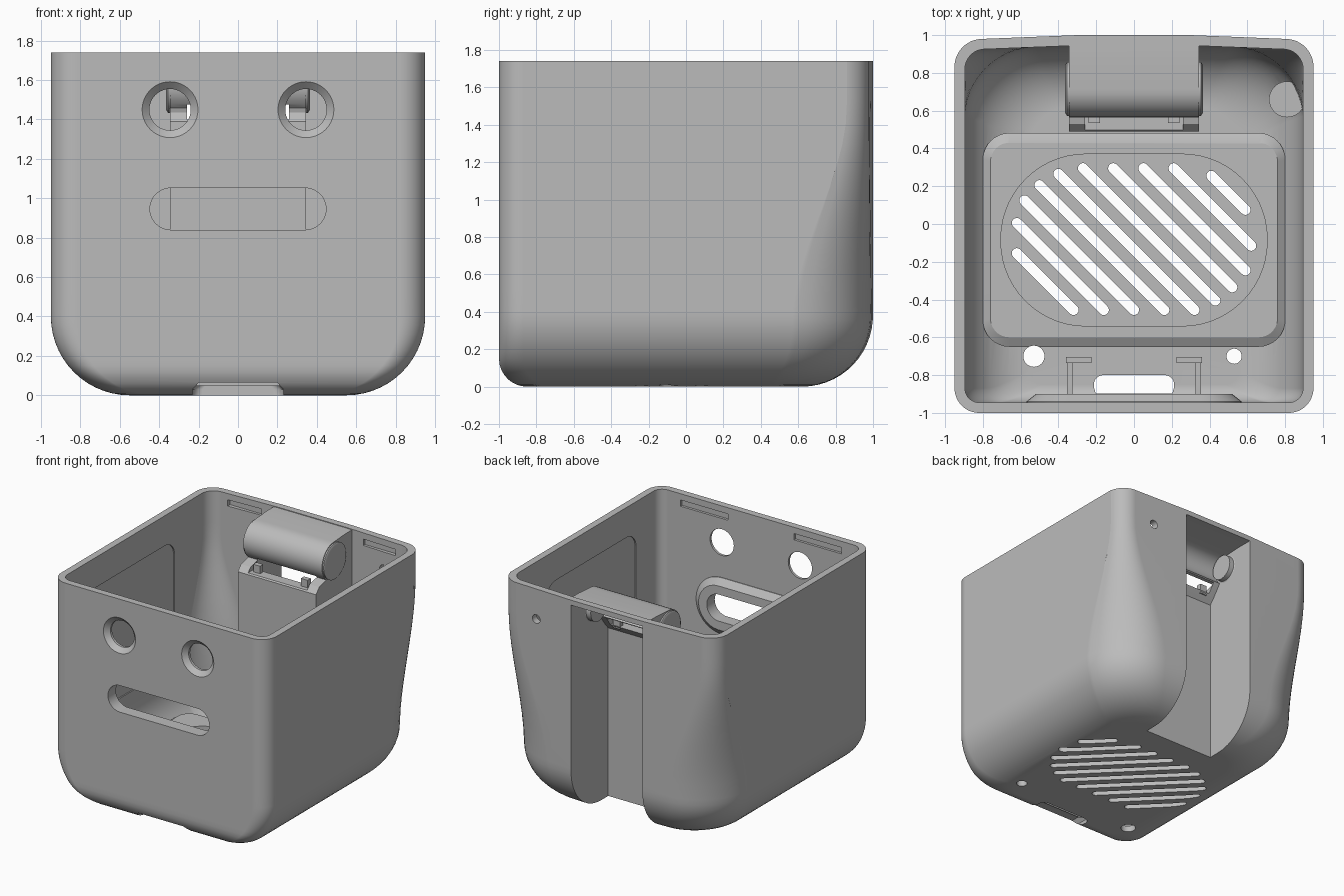
import bpy, bmesh
from math import sin, cos, pi, sqrt

if "Cube" in bpy.data.objects:
    bpy.data.objects.remove(bpy.data.objects["Cube"], do_unlink=True)

GREY = (0.5, 0.5, 0.5, 1)
mat = bpy.data.materials.new("light grey plastic")
mat.use_nodes = True
mat.diffuse_color = GREY
mat.node_tree.nodes["Principled BSDF"].inputs["Base Color"].default_value = GREY


def loft(name, rings):
    """Closed solid through a list of rings with equal point counts."""
    bm = bmesh.new()
    rows = [[bm.verts.new(p) for p in ring] for ring in rings]
    n = len(rows[0])
    for a, b in zip(rows, rows[1:]):
        for i in range(n):
            j = (i + 1) % n
            bm.faces.new((a[i], a[j], b[j], b[i]))
    bm.faces.new(rows[0])
    bm.faces.new(rows[-1])
    bmesh.ops.recalc_face_normals(bm, faces=bm.faces)
    me = bpy.data.meshes.new(name)
    bm.to_mesh(me)
    bm.free()
    me.materials.append(mat)
    ob = bpy.data.objects.new(name, me)
    bpy.context.collection.objects.link(ob)
    return ob


def rrect(u0, u1, v0, v1, r, seg=8):
    """Rounded rectangle outline in 2D."""
    r = min(r, (u1 - u0) / 2 - 1e-4, (v1 - v0) / 2 - 1e-4)
    pts = []
    for k, (u, v) in enumerate(((u1 - r, v1 - r), (u0 + r, v1 - r),
                                (u0 + r, v0 + r), (u1 - r, v0 + r))):
        for i in range(seg + 1):
            a = pi / 2 * (k + i / seg)
            pts.append((u + r * cos(a), v + r * sin(a)))
    return pts


def extrude(name, axis, *levels):
    """Loft 2D outlines placed at positions along an axis: (position, outline)."""
    place = {"x": lambda u, v, w: (w, u, v),
             "y": lambda u, v, w: (u, w, v),
             "z": lambda u, v, w: (u, v, w)}[axis]
    return loft(name, [[place(u, v, w) for u, v in pts] for w, pts in levels])


def prism(name, axis, pts, w0, w1):
    return extrude(name, axis, (w0, pts), (w1, pts))


def box(name, x0, x1, y0, y1, z0, z1):
    return prism(name, "z", [(x0, y0), (x1, y0), (x1, y1), (x0, y1)], z0, z1)


def circle(u, v, r, n=40):
    return [(u + r * cos(2 * pi * i / n), v + r * sin(2 * pi * i / n)) for i in range(n)]


def cut(target, cutter):
    cutter.hide_render = True
    m = target.modifiers.new("cut", "BOOLEAN")
    m.operation, m.solver, m.object = "DIFFERENCE", "EXACT", cutter
    bpy.context.view_layer.objects.active = target
    bpy.ops.object.modifier_apply(modifier=m.name)
    bpy.data.objects.remove(cutter, do_unlink=True)


def smooth(ob):
    bpy.ops.object.select_all(action="DESELECT")
    ob.select_set(True)
    bpy.context.view_layer.objects.active = ob
    bpy.ops.object.shade_smooth_by_angle(angle=pi / 6)
    m = ob.modifiers.new("even shading", "WEIGHTED_NORMAL")
    m.keep_sharp = True


def body_ring(z, wall, floor):
    """Horizontal section: bottom edges round in, back corners widen downwards."""
    def pull(r):
        r -= wall
        t = max(0, 1 - (z - floor) / r)
        return r * (1 - sqrt(max(0, 1 - t * t)))
    hx = 0.95 - wall - pull(0.4)
    yf = -1 + wall + pull(0.15)
    yb = 1 - wall - pull(0.38)
    t = min(1, max(0, (z - 0.35) / 1.15))
    rb = 0.43 + (0.14 - 0.43) * t * t * (3 - 2 * t) - wall
    rb = max(0.1, rb - 0.5 * pull(0.4))
    rf = 0.13 - wall
    ring = []
    for cx, cy, r, k in ((hx - rb, yb - rb, rb, 0), (rb - hx, yb - rb, rb, 1),
                         (rf - hx, yf + rf, rf, 2), (hx - rf, yf + rf, rf, 3)):
        for i in range(13):
            a = pi / 2 * (k + i / 12)
            x, y = cx + r * cos(a), cy + r * sin(a)
            if k < 2:  # slight bow of the back
                y -= 0.04 * max(0, abs(x) - 0.3) * (y > cy)
            ring.append((x, y, z))
        if k == 0:
            ring += [(0.3, yb, z), (-0.3, yb, z)]
    return ring


def body_solid(name, wall, floor, top):
    r = 0.4 - wall
    zs = [floor + r * (1 - cos(pi / 2 * i / 14)) for i in range(15)]
    zs += [0.4 + (top - 0.4) * i / 12 for i in range(1, 13)]
    return loft(name, [body_ring(z, wall, floor) for z in zs])


shell = body_solid("shell", 0, 0, 1.74)
cavity = body_solid("cavity", 0.055, 0.05, 1.86)


# Hinge housing over the back channel
def channel_profile(front, ledge, r, roof, bottom):
    arc = [(0.715 - r * cos(a), 1.575 + r * sin(a))
           for a in (-0.9 + (pi / 2 + 0.9) * i / 14 for i in range(15))]
    return ([(1.3, bottom), (front, bottom), (front, ledge), (front + 0.04, ledge + 0.045)]
            + arc + [(0.86, roof), (1.3, roof)])


cut(cavity, prism("housing", "x", channel_profile(0.49, 1.39, 0.15, 1.735, -0.2), -0.345, 0.345))

# Raised features left standing inside the cavity
cut(cavity, extrude("speaker_pad", "z", (-0.1, rrect(-0.8, 0.8, -0.65, 0.482, 0.14)),
                    (0.16, rrect(-0.8, 0.8, -0.65, 0.482, 0.14)),
                    (0.19, rrect(-0.76, 0.76, -0.6, 0.43, 0.1))))
cut(cavity, extrude("mouth_collar", "y", (-0.97, rrect(-0.57, 0.57, 0.72, 1.17, 1)),
                    (-0.94, rrect(-0.57, 0.57, 0.72, 1.17, 1)),
                    (-0.9, rrect(-0.52, 0.52, 0.77, 1.12, 1))))
cut(cavity, prism("corner_boss", "z", circle(0.81, 0.66, 0.095), -0.1, 0.4))
for s in (-1, 1):
    a, b = sorted((s * 0.225, s * 0.36))
    cut(cavity, box("clip_plate", a, b, -0.735, -0.705, -0.1, 0.25))
    a, b = sorted((s * 0.325, s * 0.355))
    cut(cavity, box("clip_rib", a, b, -1.1, -0.72, -0.1, 0.24))

cut(shell, cavity)

# Open channel down the back, and the slot under the hinge
cut(shell, prism("channel", "x", channel_profile(0.53, 1.34, 0.118, 1.7, -0.3), -0.315, 0.315))
cut(shell, box("hinge_slot", -0.26, 0.26, 0.4, 0.68, 1.4, 1.475))

# Eyes and mouth
for s in (-1, 1):
    x = s * 0.345
    cut(shell, extrude("eye_hole", "y", (-1.02, circle(x, 1.45, 0.163)),
                       (-0.965, circle(x, 1.45, 0.105)), (-0.8, circle(x, 1.45, 0.105))))
cut(shell, prism("mouth_hole", "y", rrect(-0.447, 0.447, 0.84, 1.052, 1, 12), -1.1, -0.8))

# Speaker recess and diagonal grille slots
cut(shell, prism("speaker_recess", "z", rrect(-0.705, 0.705, -0.54, 0.37, 0.45, 14), 0.06, 0.5))
ends = [(0.41, 0.59), (0.21, 0.62), (0.05, 0.59), (-0.11, 0.52), (-0.27, 0.43),
        (-0.40, 0.32), (-0.50, 0.16), (-0.58, 0), (-0.62, -0.16), (-0.62, -0.32)]
h = sqrt(0.5)
for i, (a, b) in enumerate(ends):
    c = 0.665 - 0.16 * i
    half = (b - a) * h + 0.027
    mx, my = (a + b) / 2, c - (a + b) / 2
    pts = [(mx + h * (u + v), my + h * (v - u)) for u, v in rrect(-half, half, -0.027, 0.027, 1, 5)]
    cut(shell, prism("grille_slot", "z", pts, -0.1, 0.13))

# Holes in the floor and back, and the cable notch
cut(shell, prism("floor_hole_right", "z", circle(-0.53, -0.7, 0.056), -0.1, 0.3))
cut(shell, prism("floor_hole_left", "z", circle(0.53, -0.7, 0.04), -0.1, 0.3))
cut(shell, prism("back_hole", "y", circle(0.63, 1.5, 0.035, 24), 0.85, 1.1))
cut(shell, extrude("cable_notch", "z", (-0.1, rrect(-0.235, 0.235, -1.2, -0.8, 0.05)),
                   (0.03, rrect(-0.23, 0.23, -1.2, -0.8, 0.05)),
                   (0.064, rrect(-0.2, 0.2, -1.2, -0.8, 0.05))))

# Lid catches and shallow side panels
for s in (-1, 1):
    a, b = sorted((s * 0.29, s * 0.71))
    cut(shell, box("front_catch", a, b, -0.965, -0.9, 1.64, 1.69))
    a, b = sorted((s * 0.45, s * 0.74))
    cut(shell, box("back_catch", a, b, 0.85, 0.958, 1.64, 1.69))
    a, b = sorted((s * 0.87, s * 0.905))
    cut(shell, prism("side_panel", "x", rrect(-0.65, 0.48, 0.5, 1.5, 0.12), a, b))
smooth(shell)

# Hinge ends and the small tabs on the ledge
for s, side in ((-1, "right"), (1, "left")):
    end = extrude("hinge_end_" + side, "x", (s * 0.27, circle(0.715, 1.575, 0.1)),
                  (s * 0.31, circle(0.715, 1.575, 0.1)), (s * 0.335, circle(0.715, 1.575, 0.143)),
                  (s * 0.355, circle(0.715, 1.575, 0.143)), (s * 0.365, circle(0.715, 1.575, 0.125)))
    smooth(end)
    box("ledge_tab_" + side, s * 0.21 - 0.03, s * 0.21 + 0.03, 0.535, 0.575, 1.38, 1.46)
